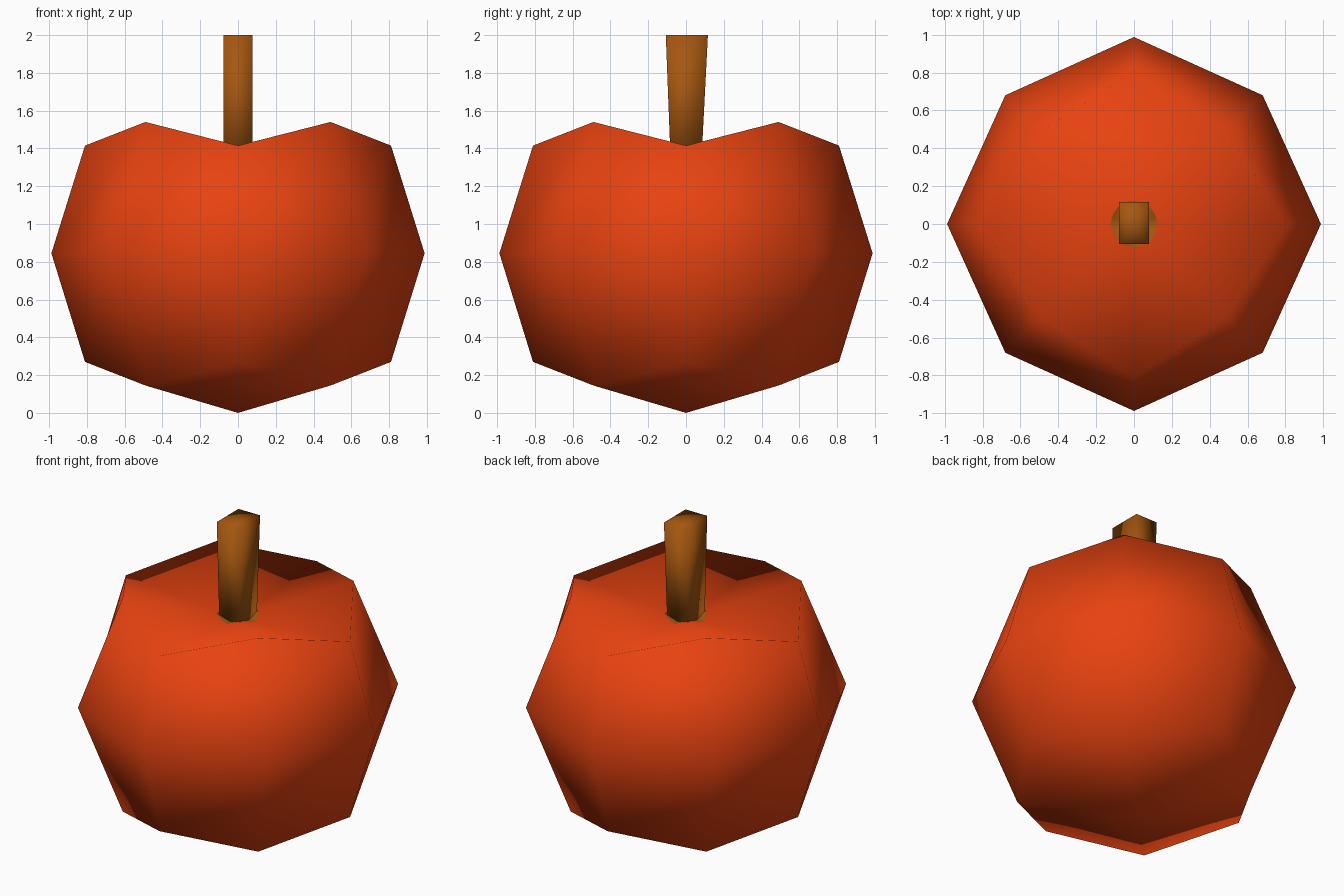
import bpy, bmesh, math
from mathutils import Vector

if "Cube" in bpy.data.objects:
    bpy.data.objects.remove(bpy.data.objects["Cube"])


def material(name, rgb):
    m = bpy.data.materials.new(name)
    m.diffuse_color = (*rgb, 1)
    m.use_nodes = True
    m.node_tree.nodes["Principled BSDF"].inputs["Base Color"].default_value = m.diffuse_color
    return m


red = material("orange_red", (0.80, 0.055, 0.005))
wood = material("stem_brown", (0.38, 0.095, 0.005))


def finish(name, bm, mat):
    bmesh.ops.recalc_face_normals(bm, faces=bm.faces)
    me = bpy.data.meshes.new(name)
    bm.to_mesh(me)
    bm.free()
    me.materials.append(mat)
    for p in me.polygons:
        p.use_smooth = True
    ob = bpy.data.objects.new(name, me)
    bpy.context.collection.objects.link(ob)
    return ob


MID, POLE = 0.845, 1.35


def ring(axis, diag):
    """Eight points around z, alternating between axis and diagonal (radius, z)."""
    pts = []
    for i in range(8):
        r, z = diag if i % 2 else axis
        a = i * math.pi / 4
        pts.append(Vector((r * math.cos(a), r * math.sin(a), z)))
    return pts


# Fruit body: low-poly ball with four raised lobes and a dimple at the top
top_ring = ring((0.81, 1.415), (0.693, 1.54))
levels = [ring((0.81, 0.27), (0.693, 0.145)),
          ring((0.988, MID), (0.962, MID)),
          top_ring]
bm = bmesh.new()
rows = [[bm.verts.new(p) for p in lv] for lv in levels]
bottom, top = bm.verts.new((0, 0, 0)), bm.verts.new((0, 0, POLE))
for i in range(8):
    j = (i + 1) % 8
    bm.faces.new((bottom, rows[0][j], rows[0][i]))
    for lo, hi in zip(rows, rows[1:]):
        bm.faces.new((lo[i], lo[j], hi[j], hi[i]))
    bm.faces.new((rows[2][i], rows[2][j], top))
finish("fruit_body", bm, red)

# Brown patch around the stem, lying on the dimple
bm = bmesh.new()
center = bm.verts.new((0, 0, POLE + 0.004))
edge = []
for k in range(24):
    a = k * math.tau / 24
    i, f = divmod(k, 3)
    p, q = top_ring[i], top_ring[(i + 1) % 8]
    d = Vector((math.cos(a), math.sin(a)))
    # solve d * r = p * u + q * v on the dimple triangle
    det = p.x * q.y - p.y * q.x
    u = (d.x * q.y - d.y * q.x) / det * 0.122
    v = (p.x * d.y - p.y * d.x) / det * 0.122
    z = POLE + u * (p.z - POLE) + v * (q.z - POLE) + 0.004
    edge.append(bm.verts.new((d.x * 0.122, d.y * 0.122, z)))
for k in range(24):
    bm.faces.new((center, edge[k], edge[(k + 1) % 24]))
finish("stem_patch", bm, wood)

# Stem: square post widening toward the top in y
bm = bmesh.new()
bmesh.ops.create_cube(bm, size=1)
for v in bm.verts:
    up = v.co.z > 0
    y = (0.116 if v.co.y > 0 else -0.107) if up else math.copysign(0.08, v.co.y)
    v.co = (math.copysign(0.078, v.co.x), y, 2.0 if up else 1.30)
cap = [f for f in bm.faces if f.calc_center_median().z > 1.99]
bmesh.ops.poke(bm, faces=cap)
finish("stem", bm, wood)
